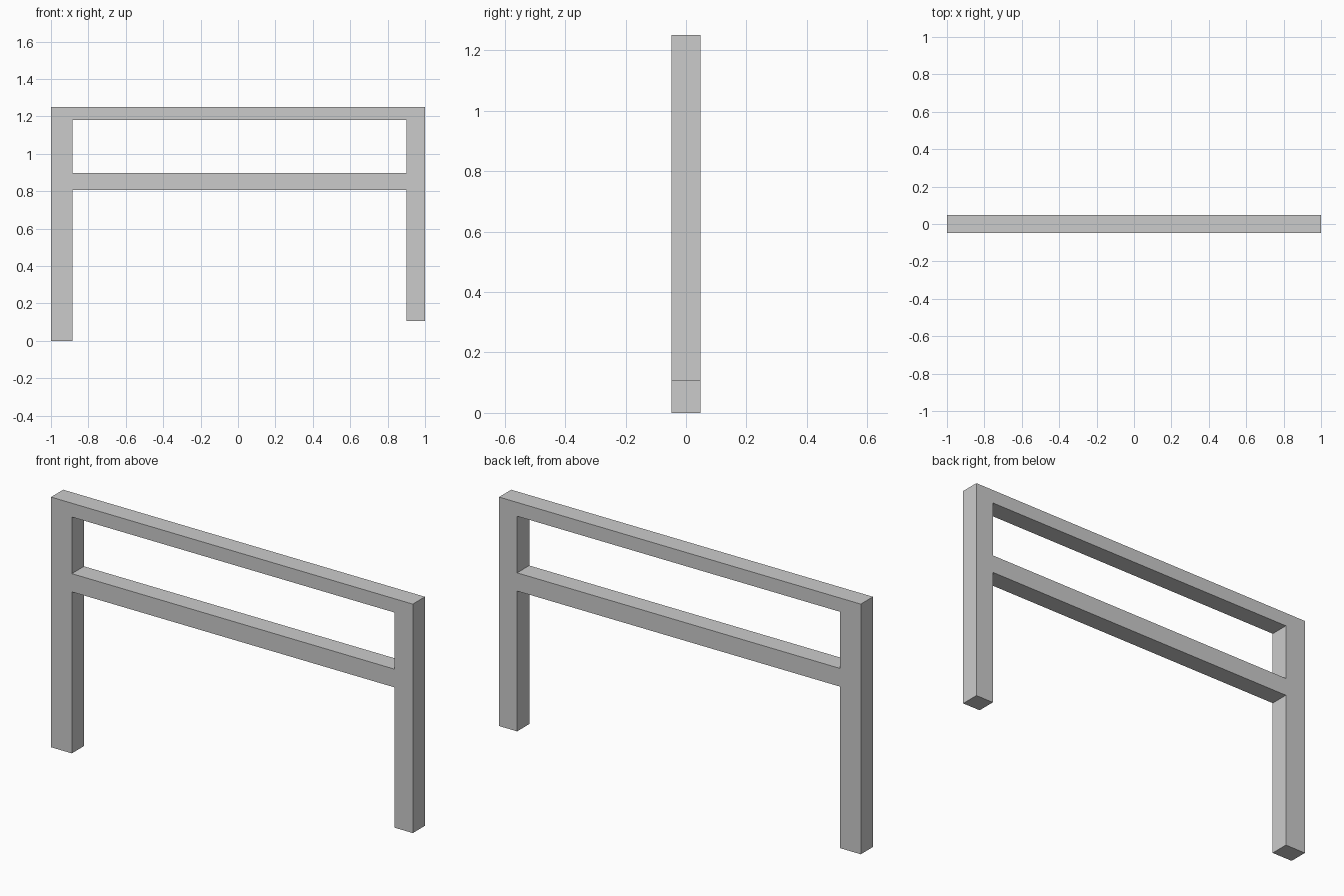
import bpy
from math import pi

if "Cube" in bpy.data.objects:
    bpy.data.objects.remove(bpy.data.objects["Cube"])

HALF_DEPTH = 0.048
L, R = -0.885, 0.90           # inner faces of the two posts
TOP = 1.25

# Outer silhouette: long left post, shorter right post, underside of middle rail
outline = [(-1, 0), (L, 0), (L, 0.807), (R, 0.807),
           (R, 0.106), (1, 0.106), (1, TOP), (-1, TOP)]
# Opening between the middle rail and the top rail
opening = [(L, 0.898), (L, 1.181), (R, 1.181), (R, 0.898)]

curve = bpy.data.curves.new("rail_frame", 'CURVE')
curve.dimensions = '2D'
curve.fill_mode = 'BOTH'
curve.extrude = HALF_DEPTH


def add_loop(points):
    spline = curve.splines.new('POLY')
    spline.points.add(len(points) - 1)
    for p, (x, z) in zip(spline.points, points):
        p.co = (x, z, 0, 1)
    spline.use_cyclic_u = True


add_loop(outline)
add_loop(opening)

# Stand the extruded profile upright and turn it into a mesh
frame = bpy.data.objects.new("rail_frame", curve)
bpy.context.collection.objects.link(frame)
frame.rotation_euler = (pi / 2, 0, 0)
bpy.context.view_layer.objects.active = frame
frame.select_set(True)
bpy.ops.object.convert(target='MESH')
for poly in frame.data.polygons:
    poly.use_smooth = False
